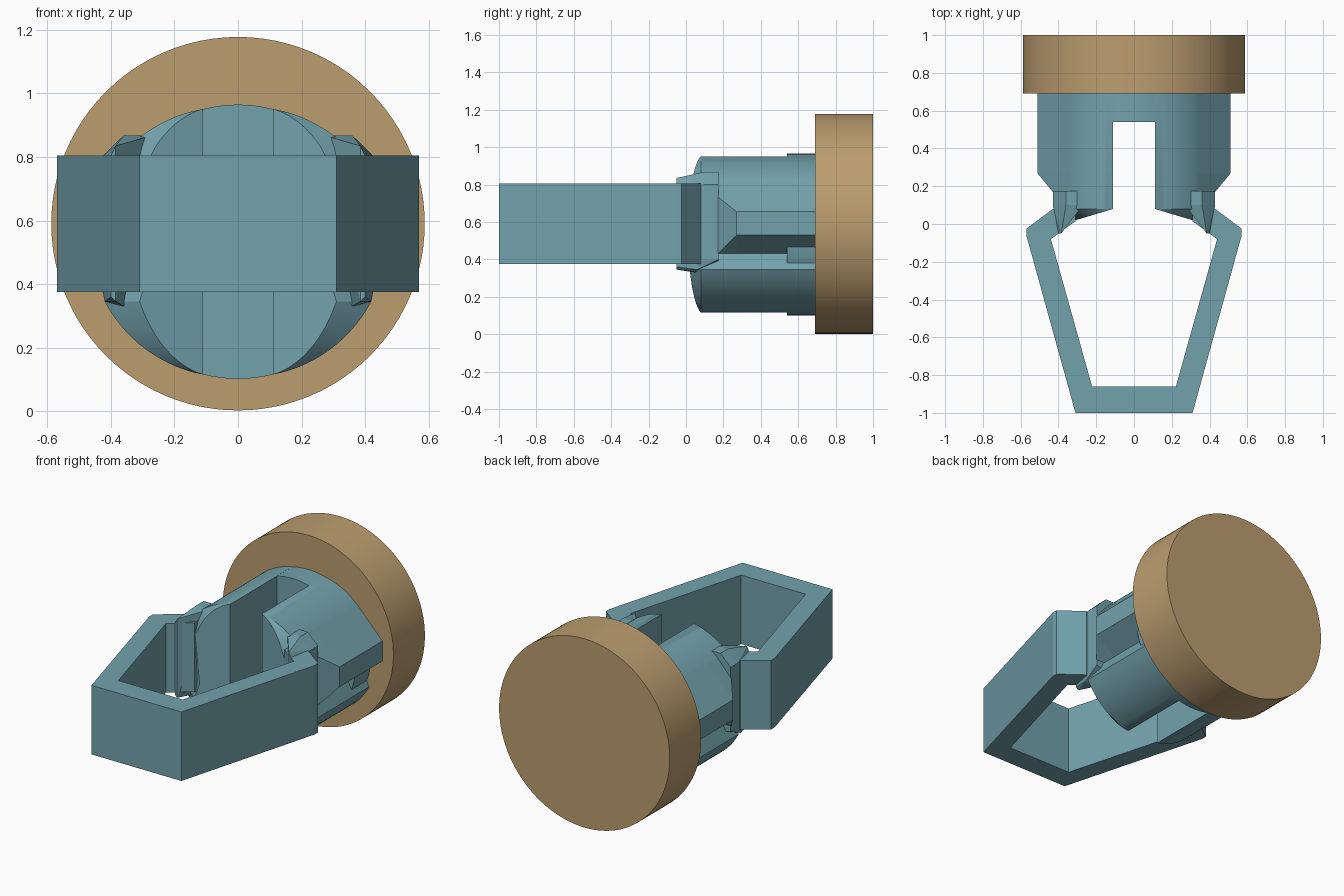
import bpy, bmesh, math
from mathutils import Vector

if "Cube" in bpy.data.objects:
    bpy.data.objects.remove(bpy.data.objects["Cube"])


def material(name, color):
    m = bpy.data.materials.new(name)
    m.diffuse_color = (*color, 1)
    m.use_nodes = True
    m.node_tree.nodes["Principled BSDF"].inputs["Base Color"].default_value = m.diffuse_color
    return m


TEAL = material("teal", (0.17, 0.36, 0.41))
TAN = material("tan", (0.50, 0.34, 0.16))
CZ = 0.533  # height of the shaft axis


def finish(name, bm, mat, mirror=False, smooth=False):
    bmesh.ops.recalc_face_normals(bm, faces=bm.faces)
    me = bpy.data.meshes.new(name)
    bm.to_mesh(me)
    bm.free()
    ob = bpy.data.objects.new(name, me)
    bpy.context.collection.objects.link(ob)
    me.materials.append(mat)
    if mirror:
        ob.modifiers.new("mirror", 'MIRROR')
    if smooth:
        bpy.ops.object.select_all(action='DESELECT')
        ob.select_set(True)
        bpy.context.view_layer.objects.active = ob
        bpy.ops.object.shade_smooth_by_angle(angle=math.radians(25))
    return ob


def loft(name, loops, mat, **kw):
    """Skin matching closed loops and cap both ends."""
    bm = bmesh.new()
    rings = [[bm.verts.new(p) for p in loop] for loop in loops]
    n = len(rings[0])
    for a, b in zip(rings, rings[1:]):
        for i in range(n):
            j = (i + 1) % n
            bm.faces.new((a[i], a[j], b[j], b[i]))
    bm.faces.new(rings[0])
    bm.faces.new(rings[-1])
    return finish(name, bm, mat, **kw)


def disc(name, r, z, y0, y1, mat):
    ring = [(r * math.cos(t), z + r * math.sin(t))
            for t in (2 * math.pi * i / 96 for i in range(96))]
    return loft(name, [[(x, y, h) for x, h in ring] for y in (y0, y1)], mat, smooth=True)


def arc(a, b, n=14):
    """Arc around the shaft axis from a to b, blending the radius."""
    pa, pb = Vector((a[0], a[1] - CZ)), Vector((b[0], b[1] - CZ))
    ta, tb = math.atan2(pa.y, pa.x), math.atan2(pb.y, pb.x)
    out = []
    for i in range(n + 1):
        f = i / n
        r, t = pa.length * (1 - f) + pb.length * f, ta * (1 - f) + tb * f
        out.append((r * math.cos(t), CZ + r * math.sin(t)))
    return out


# Round cap and the solid root of the shaft
disc("cap", 0.588, 0.59, 0.69, 1.0, TAN)
disc("shaft_root", 0.432, CZ, 0.54, 0.72, TEAL)

# Slotted shaft prongs with tapered tips
profile = (arc((0.11, 0.951), (0.34, 0.835)) + [(0.42, 0.735), (0.38, 0.43)]
           + arc((0.42, 0.345), (0.11, 0.115)))
tip = [(0.11 + (x - 0.11) * 0.645, z) for x, z in profile]
loft("shaft_prongs",
     [[(x, 0.70, z) for x, z in profile],
      [(x, 0.08, z) for x, z in profile],
      [(x, 0.08 - 0.3 * (x - 0.11), z) for x, z in tip]],
     TEAL, mirror=True, smooth=True)

# Raised side keys with chamfered front ends
key = [(0.34, 0.835), (0.512, 0.655), (0.512, 0.53), (0.38, 0.43), (0.30, 0.55)]
key_end = [(0.34, 0.835), (0.43, 0.735), (0.43, 0.43), (0.38, 0.43), (0.30, 0.55)]
loft("side_keys",
     [[(x, 0.70, z) for x, z in key],
      [(x, 0.27, z) for x, z in key],
      [(x, 0.17, z) for x, z in key_end]], TEAL, mirror=True)

# Tapered loop at the front
half = [(0.31, -1.0), (0.57, -0.06), (0.57, -0.025), (0.43, 0.08),
        (0.31, 0.06), (0.31, 0.015), (0.44, -0.08), (0.222, -0.86)]
outline = half + [(-x, y) for x, y in reversed(half)]
loft("loop", [[(x, y, z) for x, y in outline] for z in (0.375, 0.805)], TEAL)

# Faceted joints between the loop and the prongs
pts = [(x, y, z) for y in (0.10, 0.175) for x, z in
       ((0.27, 0.868), (0.36, 0.868), (0.43, 0.80), (0.43, 0.40), (0.34, 0.38))]
pts += [(0.385, -0.05, 0.835), (0.40, -0.05, 0.805), (0.40, -0.05, 0.36),
        (0.385, -0.05, 0.345), (0.36, 0.05, 0.33), (0.42, 0.06, 0.345)]
bm = bmesh.new()
for p in pts:
    bm.verts.new(p)
res = bmesh.ops.convex_hull(bm, input=bm.verts)
loose = [v for v in bm.verts if not v.link_faces]
bmesh.ops.delete(bm, geom=loose, context='VERTS')
bmesh.ops.dissolve_limit(bm, angle_limit=0.02, verts=bm.verts, edges=bm.edges)
finish("joints", bm, TEAL, mirror=True)
